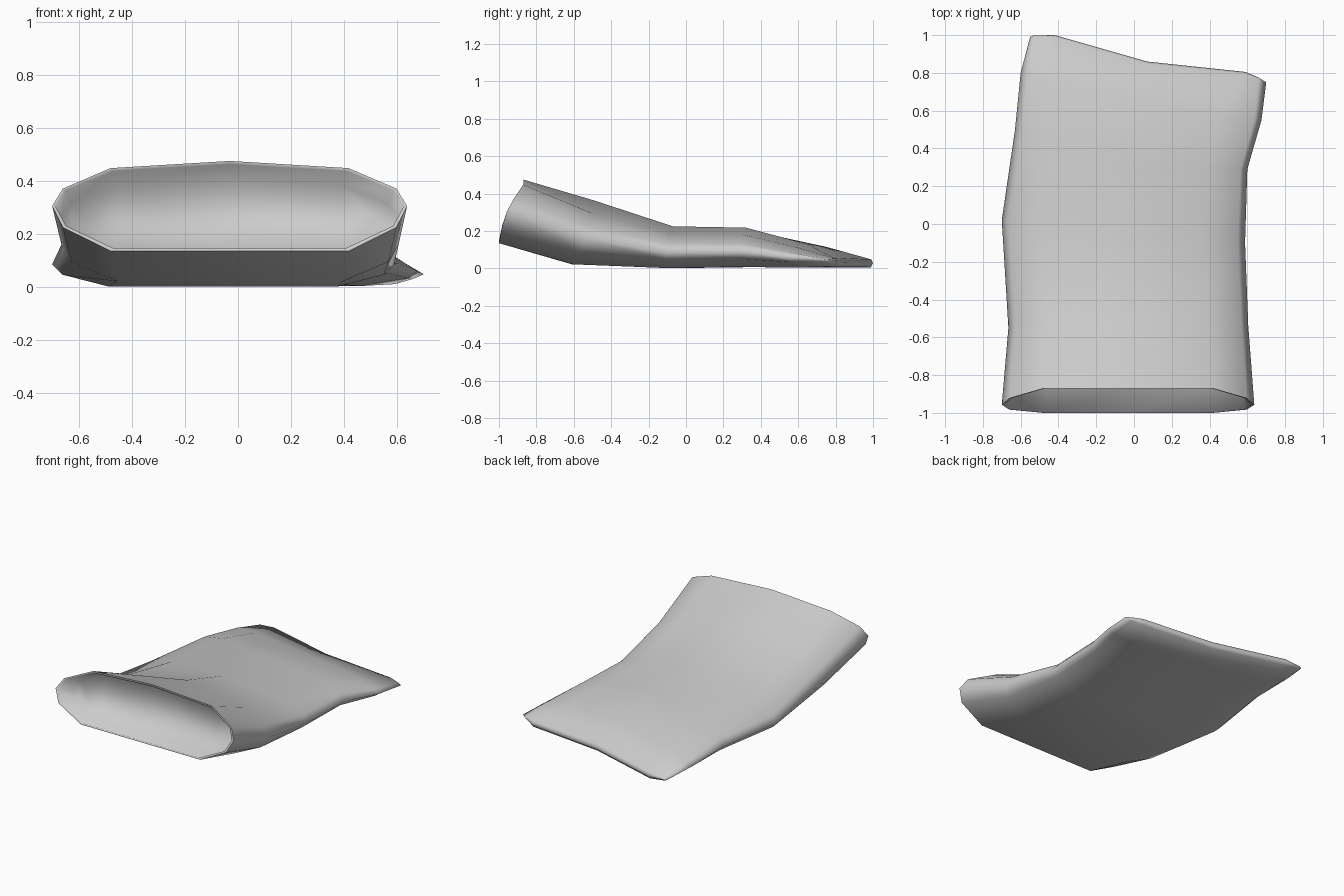
import bpy, bmesh
from mathutils import Vector

if "Cube" in bpy.data.objects:
    bpy.data.objects.remove(bpy.data.objects["Cube"])

# Cross-section columns: across (u), lower depth (b)
U = [-1, -.94, -.67, 0, .67, .94, 1]
B = [0, -.47, -1, -1, -1, -.47, 0]

# Rings from open mouth to closed end:
# x left, x right, y left, y middle, y right, z low, z side, z shoulder, z crown, tilt in y, bow in y
RINGS = [
    (-.70, .637, -.935, -.935, -.935, .135, .305, .448, .475, .065, -.022),
    (-.665, .605, -.55, -.55, -.54, .022, .16, .296, .366, .05, 0),
    (-.70, .588, .02, -.08, -.10, .002, .086, .182, .225, .01, 0),
    (-.63, .60, .50, .32, .29, .008, .09, .182, .218, .0, 0),
    (-.60, .675, .80, .65, .55, .004, .06, .115, .130, .0, 0),
]
# Slanted closed end outline
END_X = [-.55, -.53, -.42, .07, .59, .66, .70]
END_Y = [.99, .998, 1.0, .86, .805, .775, .75]
END_Z = [.03, .03, .03, .033, .035, .042, .048]
END_H = [0, .38, .84, 1, .84, .38, 0]


def ring_points(r):
    xl, xr, yl, ym, yr, lo, mid, shoulder, hi, tilt, bow = r
    sh = (shoulder - mid) / (hi - mid)
    upper = [0, .46 * sh, sh, 1, sh, .46 * sh, 0]

    def point(i, w):
        x = (xl + xr) / 2 + U[i] * (xr - xl) / 2
        side = yl if U[i] < 0 else yr
        lean = min(1, 1.2 * w)
        y = ym + (side - ym) * abs(U[i]) + tilt * lean + bow * (1 - lean * lean)
        return Vector((x, y, mid + w * (hi - mid if w > 0 else mid - lo)))
    return [point(i, max(upper[i], 0)) for i in range(7)] + \
           [point(i, B[i]) for i in range(5, 0, -1)] if bow == 0 else \
           [point(i, upper[i]) for i in range(7)] + \
           [point(i, max(B[i], -1) / 1.2) for i in range(5, 0, -1)]


def end_points():
    top = [(END_X[i], END_Y[i] - .012 * END_H[i], END_Z[i] + .022 * END_H[i]) for i in range(7)]
    low = [(END_X[i], END_Y[i] - .012, END_Z[i] + .024 * B[i]) for i in range(5, 0, -1)]
    return top + low


def inset(pts, d):
    """Move a ring inward by about d in x and z."""
    c = sum(pts, Vector()) / len(pts)
    hx = max(abs(p.x - c.x) for p in pts)
    hz = max(abs(p.z - c.z) for p in pts)
    return [Vector((c.x + (p.x - c.x) * (1 - d / hx), p.y,
                    c.z + (p.z - c.z) * (1 - d / hz))) for p in pts]


bm = bmesh.new()


def add_ring(pts):
    return [bm.verts.new(p) for p in pts]


def bridge(a, b):
    for i in range(12):
        j = (i + 1) % 12
        bm.faces.new((a[i], a[j], b[j], b[i]))


# Mouth lip and recess, then the outer shell
mouth, second = ring_points(RINGS[0]), ring_points(RINGS[1])
for p in mouth[7:]:
    p.z = .305 + (p.z - .305) * 1.2
depth = .35
recess = inset([p.lerp(q, depth) for p, q in zip(mouth, second)], .02)
loops = [add_ring(recess), add_ring(inset(mouth, .013)), add_ring(mouth)]
loops += [add_ring(ring_points(r)) for r in RINGS[1:]] + [add_ring(end_points())]
for a, b in zip(loops, loops[1:]):
    bridge(a, b)

# Back wall of the recess
c = loops[0]
bm.faces.new((c[0], c[1], c[11]))
for i in range(1, 5):
    bm.faces.new((c[i], c[i + 1], c[11 - i], c[12 - i]))
bm.faces.new((c[5], c[6], c[7]))

# Pinched seam along the closed end
e = loops[-1]
seam = [e[0]] + add_ring([(END_X[i], END_Y[i], END_Z[i]) for i in range(1, 6)]) + [e[6]]
for i in range(6):
    for p, q in ((e[i], e[i + 1]), (e[(12 - i) % 12], e[11 - i])):
        quad = []
        for v in (p, q, seam[i + 1], seam[i]):
            if v not in quad:
                quad.append(v)
        bm.faces.new(quad)

bmesh.ops.recalc_face_normals(bm, faces=bm.faces)
for f in bm.faces:
    f.smooth = True
# Crisp outer edge around the mouth
for i in range(12):
    bm.edges.get((loops[2][i], loops[2][(i + 1) % 12])).smooth = False
mesh = bpy.data.meshes.new("open_bag")
bm.to_mesh(mesh)
bm.free()
bag = bpy.data.objects.new("open_bag", mesh)
bpy.context.collection.objects.link(bag)
